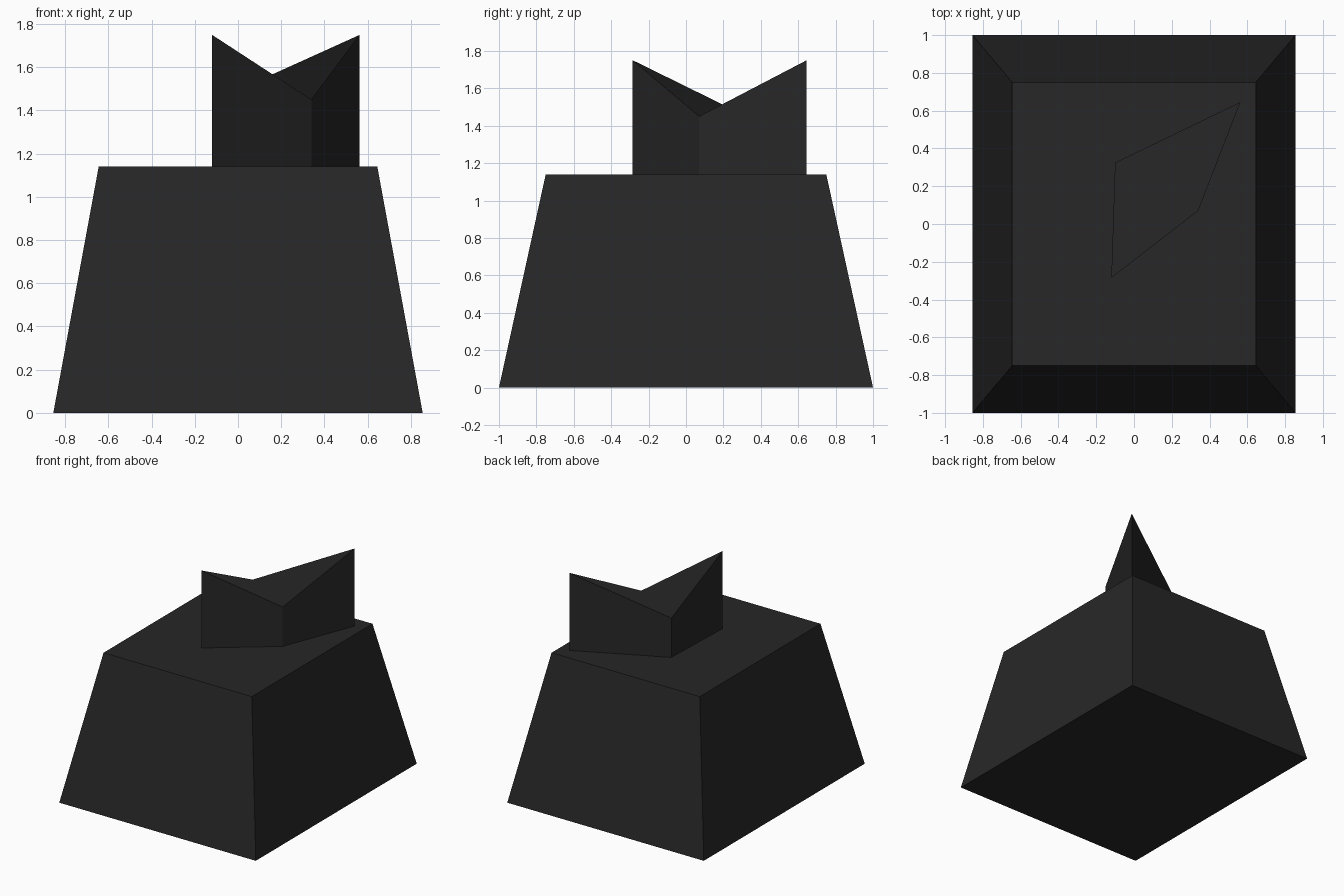
import bpy
import bmesh

cube = bpy.data.objects.get("Cube")
if cube:
    bpy.data.objects.remove(cube, do_unlink=True)

# Single near-black colour
black = bpy.data.materials.new("soft_black")
black.use_nodes = True
colour = (0.02, 0.02, 0.02, 1)
black.diffuse_color = colour
black.node_tree.nodes["Principled BSDF"].inputs["Base Color"].default_value = colour


def solid(name, bottom, top):
    """Closed flat-sided solid between two matching loops of points."""
    bm = bmesh.new()
    low = [bm.verts.new(p) for p in bottom]
    high = [bm.verts.new(p) for p in top]
    bm.faces.new(low[::-1])
    bm.faces.new(high)
    count = len(low)
    for i in range(count):
        j = (i + 1) % count
        bm.faces.new((low[i], low[j], high[j], high[i]))
    mesh = bpy.data.meshes.new(name)
    bm.to_mesh(mesh)
    bm.free()
    mesh.materials.append(black)
    obj = bpy.data.objects.new(name, mesh)
    bpy.context.collection.objects.link(obj)
    return obj


def rectangle(x, y, z):
    return [(-x, -y, z), (x, -y, z), (x, y, z), (-x, y, z)]


# Tapered block
deck = 1.14
solid("tapered_base", rectangle(0.855, 1, 0), rectangle(0.645, 0.75, deck))

# Four-sided tower whose top folds into a valley between its two low corners
low_tip, high_tip = 1.45, 1.75
tower = [(-0.10, 0.325, low_tip), (-0.12, -0.285, high_tip),
         (0.34, 0.07, low_tip), (0.563, 0.645, high_tip)]
solid("notched_tower", [(x, y, deck) for x, y, z in tower], tower)
